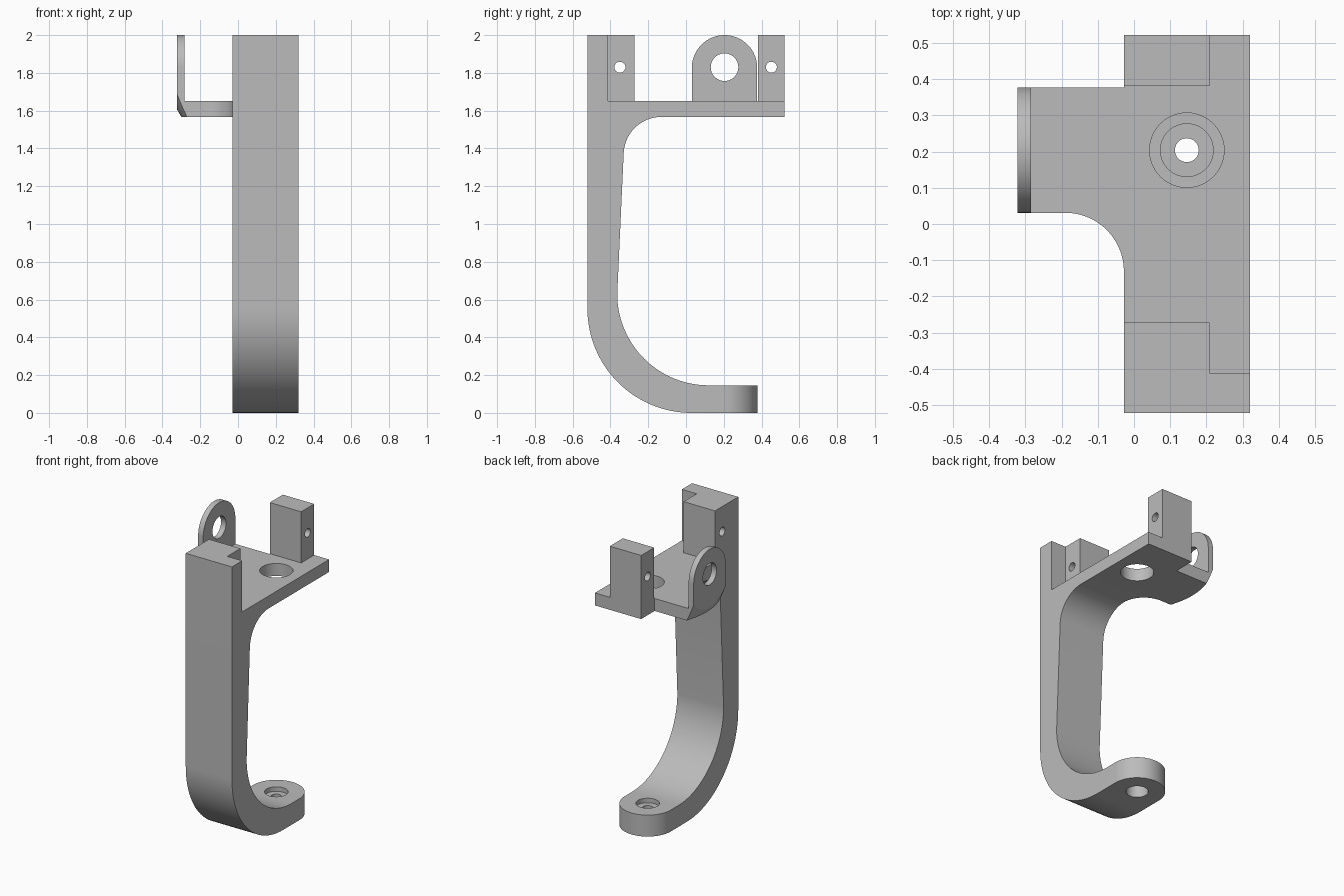
import bpy
import bmesh
from math import cos, sin, radians

cube = bpy.data.objects.get("Cube")
if cube:
    bpy.data.objects.remove(cube, do_unlink=True)

grey = bpy.data.materials.new("plain grey")
grey.use_nodes = True
grey.diffuse_color = (0.5, 0.5, 0.5, 1)
grey.node_tree.nodes["Principled BSDF"].inputs["Base Color"].default_value = (0.5, 0.5, 0.5, 1)


def arc(u, v, r, start, end, steps=24):
    """Points on an arc, angles in degrees."""
    angles = [radians(start + (end - start) * i / steps) for i in range(steps + 1)]
    return [(u + r * cos(a), v + r * sin(a)) for a in angles]


def circle(u, v, r):
    return arc(u, v, r, 0, 360, 48)[:-1]


def rect(u0, u1, v0, v1):
    return [(u0, v0), (u1, v0), (u1, v1), (u0, v1)]


def prism(name, start_pts, axis, a, b, end_pts=None):
    """Solid between two matching outlines: (y, z) along x, or (x, y) along z."""
    place = (lambda p, t: (t, *p)) if axis == "x" else (lambda p, t: (*p, t))
    bm = bmesh.new()
    low = [bm.verts.new(place(p, a)) for p in start_pts]
    high = [bm.verts.new(place(p, b)) for p in (end_pts or start_pts)]
    bm.faces.new(low)
    bm.faces.new(high)
    for i in range(len(low)):
        j = (i + 1) % len(low)
        bm.faces.new((low[i], low[j], high[j], high[i]))
    bmesh.ops.recalc_face_normals(bm, faces=bm.faces[:])
    mesh = bpy.data.meshes.new(name)
    bm.to_mesh(mesh)
    bm.free()
    mesh.materials.append(grey)
    obj = bpy.data.objects.new(name, mesh)
    bpy.context.collection.objects.link(obj)
    return obj


def activate(obj):
    bpy.ops.object.select_all(action="DESELECT")
    obj.select_set(True)
    bpy.context.view_layer.objects.active = obj


def carve(obj, cutter, operation="DIFFERENCE"):
    """Apply a boolean and discard the cutter."""
    cutter.hide_render = True
    mod = obj.modifiers.new("carve", "BOOLEAN")
    mod.operation = operation
    mod.solver = "EXACT"
    mod.object = cutter
    activate(obj)
    bpy.ops.object.modifier_apply(modifier=mod.name)
    bpy.data.objects.remove(cutter, do_unlink=True)


LEFT, RIGHT = 0.32, -0.028        # sides of the main strip
MID = (LEFT + RIGHT) / 2
HALF = (LEFT - RIGHT) / 2
BORE_Y = 0.204                    # shared centre line of bores and tab
DECK, UNDER, PIN_Z = 1.652, 1.567, 1.83

# Hooked frame: column, curved foot and top plate in one profile
profile = [(-0.522, 2.0)]
profile += arc(0.03, 0.552, 0.552, 180, 270, 32)
profile += [(BORE_Y + HALF, 0), (BORE_Y + HALF, 0.146)]
profile += arc(0.12, 0.63, 0.484, 270, 180, 32)
profile += arc(-0.13, 1.367, 0.2, 177, 90, 20)
profile += [(0.522, UNDER), (0.522, DECK), (-0.412, DECK), (-0.412, 2.0)]
frame = prism("hook_frame", profile, "x", RIGHT, LEFT)

# Rounded end of the foot
corner = arc(MID, BORE_Y, HALF, 180, 0, 40)
corner += [(0.45, BORE_Y), (0.45, 0.6), (-0.15, 0.6), (-0.15, BORE_Y)]
carve(frame, prism("foot_round_cutter", corner, "z", -0.1, 0.3))

# Plate hole, then the stepped bore in the foot
for radius, low, high in ((0.103, 1.45, 1.75), (0.073, 0.115, 0.25),
                          (0.069, -0.1, 0.085), (0.033, -0.2, 0.35)):
    carve(frame, prism("bore_cutter", circle(MID, BORE_Y, radius), "z", low, high))

# Pin blocks standing on the plate
blocks = []
for name, y0, y1, hole_y in (("front_pin_block", -0.412, -0.272, -0.35),
                             ("back_pin_block", 0.382, 0.522, 0.452)):
    block = prism(name, rect(y0, y1, DECK, 2.0), "x", RIGHT, 0.208)
    carve(block, prism("pin_cutter", circle(hole_y, PIN_Z, 0.029), "x", -0.2, 0.4))
    blocks.append(block)

# Side wing with a filleted inner corner
WING = 0.173
TAB_IN, TAB_OUT = -0.284, -0.322
outline = [(RIGHT, BORE_Y + WING), (TAB_IN, BORE_Y + WING), (TAB_IN, BORE_Y - WING)]
outline += arc(-0.19, BORE_Y - WING - 0.162, 0.162, 90, 0)
wing = prism("side_wing", outline, "z", UNDER, DECK)

# Upright tab with a round top and a hole
tab_shape = [(BORE_Y - WING, UNDER), (BORE_Y + WING, UNDER)]
tab_shape += arc(BORE_Y, 2.0 - WING, WING, 0, 180, 40)
tab = prism("side_tab", tab_shape, "x", TAB_OUT, TAB_IN)
carve(tab, prism("tab_hole_cutter", circle(BORE_Y, PIN_Z, 0.073), "x", -0.5, 0))

# Conical bevel under the tab
for part in (wing, tab):
    small = arc(BORE_Y, PIN_Z, 0.211, 0, 360, 96)[:-1]
    large = arc(BORE_Y, PIN_Z, 0.955, 0, 360, 96)[:-1]
    carve(part, prism("cone_cutter", small, "x", -0.33, 0.1, large), "INTERSECT")

# Smooth the curved walls and keep the corners crisp
for part in [frame, wing, tab] + blocks:
    activate(part)
    bpy.ops.object.shade_smooth_by_angle(angle=radians(30))
